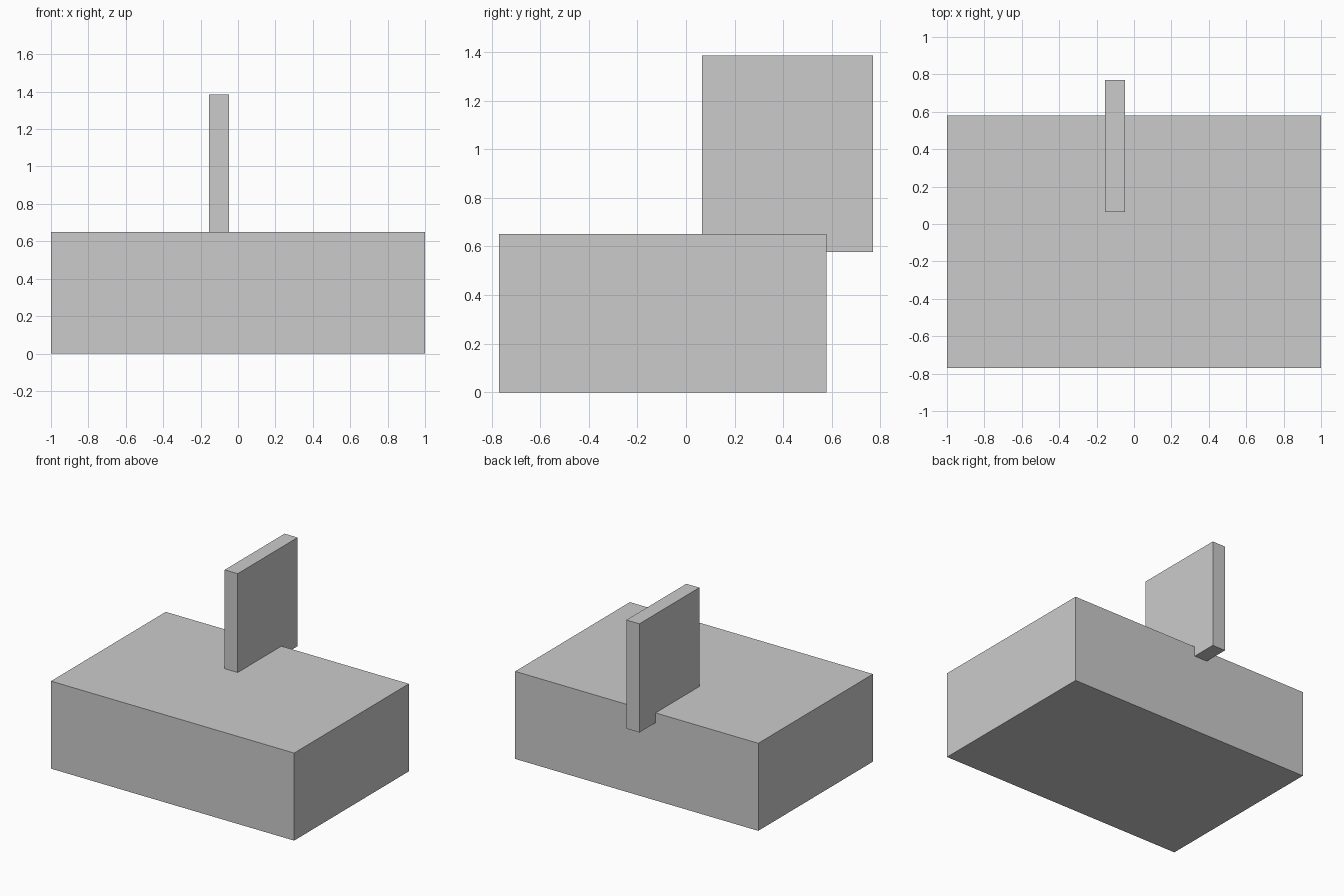
import bpy

if "Cube" in bpy.data.objects:
    bpy.data.objects.remove(bpy.data.objects["Cube"])


def box(name, low, high):
    """Axis-aligned box between two corners."""
    bpy.ops.mesh.primitive_cube_add(size=1)
    obj = bpy.context.object
    obj.name = name
    obj.location = [(a + b) / 2 for a, b in zip(low, high)]
    obj.scale = [b - a for a, b in zip(low, high)]
    bpy.ops.object.transform_apply(location=False, rotation=False, scale=True)
    return obj


# Wide block standing on the ground
box("base_block", (-1.0, -0.769, 0.0), (1.0, 0.579, 0.651))

# Thin upright plate, sunk into the block and overhanging its back edge
box("upright_plate", (-0.155, 0.065, 0.578), (-0.048, 0.769, 1.386))
